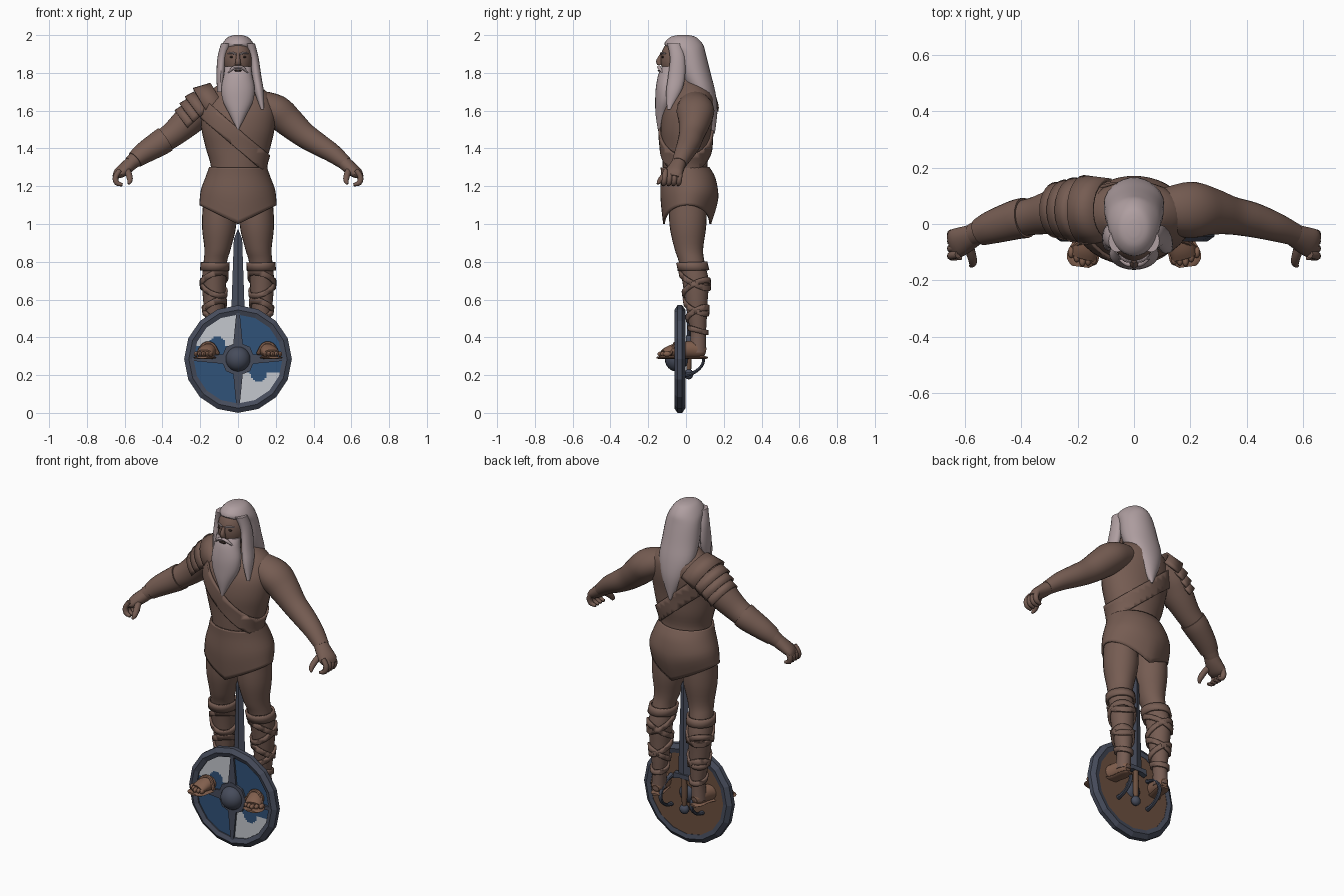
import bpy, bmesh, math
from mathutils import Vector

if "Cube" in bpy.data.objects:
    bpy.data.objects.remove(bpy.data.objects["Cube"])

X, Y, Z = Vector((1, 0, 0)), Vector((0, 1, 0)), Vector((0, 0, 1))
smooth = []


def material(name, r, g, b):
    m = bpy.data.materials.new(name)
    m.diffuse_color = (r, g, b, 1)
    m.use_nodes = True
    m.node_tree.nodes["Principled BSDF"].inputs["Base Color"].default_value = m.diffuse_color
    return m


BODY = material("body brown", 0.18, 0.108, 0.085)
BOOT = material("sandal brown", 0.22, 0.115, 0.075)
HAIR = material("pale hair", 0.43, 0.345, 0.355)
STEEL = material("dark steel", 0.062, 0.072, 0.105)
BLUE = material("shield blue", 0.03, 0.085, 0.19)
WHITE = material("shield white", 0.55, 0.57, 0.61)
WOOD = material("shield wood", 0.15, 0.08, 0.05)
DARK = material("face dark", 0.03, 0.018, 0.015)


def finish(name, bm, mats, soft=True, thick=0):
    bmesh.ops.recalc_face_normals(bm, faces=bm.faces)
    me = bpy.data.meshes.new(name)
    bm.to_mesh(me)
    bm.free()
    for m in mats if isinstance(mats, list) else [mats]:
        me.materials.append(m)
    ob = bpy.data.objects.new(name, me)
    bpy.context.collection.objects.link(ob)
    if thick:
        mod = ob.modifiers.new("thickness", 'SOLIDIFY')
        mod.thickness, mod.offset = thick, 0
    if soft:
        smooth.append(ob)
    return ob


def spline(secs, k):
    """Catmull-Rom interpolation of section tuples."""
    out = []
    for i in range(len(secs) - 1):
        p = [secs[max(i - 1, 0)], secs[i], secs[i + 1], secs[min(i + 2, len(secs) - 1)]]
        for j in range(k):
            t = j / k
            out.append([0.5 * (2 * b + (c - a) * t + (2 * a - 5 * b + 4 * c - d) * t * t
                               + (3 * b - a - 3 * c + d) * t ** 3) for a, b, c, d in zip(*p)])
    return out + [list(secs[-1])]


def loft(name, secs, mat, ref=Z, n=24, k=4, flat=False, s=1, caps=True, thick=0, warp=None):
    """Skin elliptical sections (x, y, z, ra, rb); flat keeps them horizontal, s mirrors x."""
    pts = spline(secs, k)
    bm, rings = bmesh.new(), []
    for i, p in enumerate(pts):
        u, v = X, Y
        if not flat:
            t = Vector(pts[min(i + 1, len(pts) - 1)][:3]) - Vector(pts[max(i - 1, 0)][:3])
            u = t.cross(ref).normalized()
            v = u.cross(t).normalized()
        ring = []
        for j in range(n):
            a = math.tau * j / n
            co = Vector(p[:3]) + u * max(p[3], .002) * math.cos(a) + v * max(p[4], .002) * math.sin(a)
            if warp:
                co = warp(co)
            ring.append(bm.verts.new((co.x * s, co.y, co.z)))
        rings.append(ring)
    for a, b in zip(rings, rings[1:]):
        for j in range(n):
            bm.faces.new((a[j], a[(j + 1) % n], b[(j + 1) % n], b[j]))
    if caps:
        bm.faces.new(rings[0])
        bm.faces.new(rings[-1])
    return finish(name, bm, mat, thick=thick)


def ball(name, c, r, mat, seg=16):
    bm = bmesh.new()
    bmesh.ops.create_uvsphere(bm, u_segments=seg, v_segments=seg // 2 + 2, radius=1)
    bmesh.ops.scale(bm, vec=r, verts=bm.verts)
    bmesh.ops.translate(bm, vec=c, verts=bm.verts)
    return finish(name, bm, mat)


def band(name, src, c, no, w, mat, push=.006):
    """Slice a strap out of a body part between two planes and lift it off the surface."""
    bm, no, c = bmesh.new(), Vector(no).normalized(), Vector(c)
    bm.from_mesh(src.data)
    for d in (no, -no):
        bmesh.ops.bisect_plane(bm, geom=bm.verts[:] + bm.edges[:] + bm.faces[:],
                               plane_co=c + d * w, plane_no=d, clear_outer=True)
    bm.normal_update()
    for v, q in [(v, v.normal.copy()) for v in bm.verts]:
        v.co += q * push
    return finish(name, bm, mat, thick=.012)


def prism(name, pts, y0, y1, mat):
    """Outline in x, z extruded along y."""
    bm = bmesh.new()
    f = bm.faces.new([bm.verts.new((x, y0, z)) for x, z in pts])
    r = bmesh.ops.extrude_face_region(bm, geom=[f])
    bmesh.ops.translate(bm, vec=(0, y1 - y0, 0), verts=[g for g in r['geom'] if isinstance(g, bmesh.types.BMVert)])
    return finish(name, bm, mat, soft=False)


# Torso, belt and diagonal strap
torso = loft("torso", [(0, .01, 1.2, .155, .125), (0, -.005, 1.3, .143, .118), (0, 0, 1.4, .17, .128),
                       (0, 0, 1.5, .193, .135), (0, .015, 1.6, .2, .135), (0, .035, 1.68, .17, .112),
                       (0, .03, 1.73, .115, .08), (0, .01, 1.765, .07, .06), (0, -.02, 1.85, .06, .06)],
             BODY, flat=True, n=32)
band("chest_strap", torso, (0, 0, 1.45), (.66, 0, .75), .042, BODY)


def hem(co):
    if co.z < 1.24:
        co.z -= .1 * (1 - min(abs(co.x) / .2, 1)) * (1.24 - co.z) / .14
    return co


loft("skirt", [(0, -.005, 1.3, .148, .124), (0, .01, 1.25, .166, .138), (0, .018, 1.18, .192, .148),
               (0, .006, 1.1, .2, .122)], BODY, flat=True, n=40, caps=False, thick=.01, warp=hem)

# Arms, hands, legs and sandals, left then right
for side, s in (("left", 1), ("right", -1)):
    loft(side + "_arm", [(.1, .045, 1.64, .08, .07), (.2, .05, 1.6, .1, .085), (.27, .045, 1.54, .085, .08),
                         (.345, .03, 1.475, .068, .068), (.42, .015, 1.425, .062, .06),
                         (.5, -.01, 1.375, .052, .05), (.57, -.037, 1.32, .04, .037)], BODY, s=s)
    loft(side + "_palm", [(.55, -.03, 1.335, .036, .036), (.59, -.05, 1.3, .045, .035),
                          (.63, -.068, 1.268, .052, .028), (.65, -.075, 1.25, .04, .012)], BODY, s=s, n=16)
    for i in range(4):
        y = -.03 - .026 * i
        loft(f"{side}_finger_{i + 1}", [(.625, y, 1.285, .013, .014), (.648, y - .004, 1.25, .015, .015),
                                        (.642, y - .008, 1.218, .014, .014), (.612, y - .012, 1.207, .008, .008)],
             BODY, ref=Y, s=s, n=10, k=3)
    loft(side + "_thumb", [(.59, -.07, 1.29, .018, .018), (.577, -.11, 1.26, .017, .017),
                           (.572, -.138, 1.23, .014, .014), (.58, -.15, 1.212, .006, .006)],
         BODY, ref=Y, s=s, n=10, k=3)
    leg = loft(side + "_leg", [(.1, .01, 1.17, .08, .1), (.1, .01, 1.0, .091, .098), (.108, .015, .87, .07, .076),
                               (.12, .03, .8, .062, .068), (.127, .05, .7, .064, .07), (.127, .055, .6, .058, .06),
                               (.125, .06, .5, .048, .05), (.125, .065, .42, .037, .041),
                               (.13, .062, .32, .04, .045)], BODY, flat=True, s=s)
    band(side + "_knee_cuff", leg, (0, .03, .775), (0, 0, 1), .022, BODY, .009)
    for i, (z, tx, ty) in enumerate([(.7, .35, .5), (.66, -.45, -.5), (.56, .4, .5), (.52, -.45, -.5), (.44, 0, .3)]):
        band(f"{side}_leg_wrap_{i + 1}", leg, (.125 * s, .055, z), (tx * s, ty, 1), .013, BODY)
    loft(side + "_foot", [(.125, .103, .325, .02, .02), (.128, .08, .33, .035, .036), (.135, .03, .335, .04, .045),
                          (.15, -.03, .332, .042, .042), (.168, -.085, .325, .046, .032),
                          (.178, -.12, .315, .044, .02)], BOOT, s=s, n=20)
    for i in range(5):
        a = i - 2
        ball(f"{side}_toe_{i + 1}", (s * (.183 + .02 * a), -.13 + .009 * abs(a) + .006 * a, .312),
             (.012, .022, .014), BOOT, 10)
    loft(side + "_sole", [(.122, .112, .293, .02, .006), (.128, .08, .293, .036, .008), (.14, .01, .293, .034, .008),
                          (.165, -.07, .293, .05, .008), (.185, -.125, .293, .056, .008),
                          (.19, -.152, .293, .03, .006)], BOOT, s=s, n=12)
    foot_strap = [(.105, -.075, .31, .01, .01), (.135, -.06, .362, .01, .01), (.18, -.06, .362, .01, .01),
                  (.215, -.085, .31, .01, .01)]
    loft(side + "_foot_strap", foot_strap, BOOT, ref=Y, s=s, n=8)

# Bracer and layered shoulder plates on the right arm
loft("right_bracer", [(.385, .022, 1.448, .072, .07), (.42, .015, 1.425, .07, .068), (.5, -.01, 1.375, .06, .057),
                      (.545, -.028, 1.34, .05, .046)], BODY, s=-1)
plate_stops = [(-.09, 1.65), (-.17, 1.617), (-.207, 1.587), (-.24, 1.557), (-.27, 1.527)]
for i in range(4):
    a, b = (Vector((x, .05, z)) for x, z in plate_stops[i:i + 2])
    d = (Vector((-.8, 0, -.6)) if i else Vector((-.85, 0, -.5))).normalized()
    up = Y.cross(d).normalized()
    up = up if up.z > 0 else -up
    bm, rows = bmesh.new(), []
    for c, r in ((a, .107 - .007 * i), (b + d * .008, .118 - .008 * i)):
        rows.append([bm.verts.new(c + r * (up * math.cos(t) + Y * math.sin(t)))
                     for t in (math.radians(-100 + 12.5 * j) for j in range(17))])
    for j in range(16):
        bm.faces.new((rows[0][j], rows[0][j + 1], rows[1][j + 1], rows[1][j]))
    finish(f"shoulder_plate_{i + 1}", bm, BODY, thick=.012)

# Head, hair and beard
ball("head", (0, -.045, 1.87), (.078, .09, .11), BODY, 24)
loft("hair", [(0, -.015, 2.0, .02, .03), (0, -.015, 1.988, .055, .07), (0, -.012, 1.95, .085, .102),
              (0, .02, 1.9, .098, .085), (0, .045, 1.8, .106, .085), (0, .085, 1.7, .103, .07),
              (0, .12, 1.6, .065, .046), (0, .145, 1.48, .006, .008)], HAIR, flat=True, n=28)
loft("left_lock", [(.06, -.06, 1.955, .03, .04), (.084, -.045, 1.88, .025, .04), (.098, -.05, 1.78, .026, .045),
                   (.112, -.065, 1.7, .025, .04), (.13, -.09, 1.605, .008, .01)], HAIR, flat=True, n=16)
loft("right_lock", [(-.06, -.06, 1.955, .03, .04), (-.084, -.045, 1.88, .025, .04), (-.092, -.05, 1.78, .022, .045),
                    (-.09, -.06, 1.7, .02, .03)], HAIR, flat=True, n=16)
loft("beard", [(0, -.085, 1.835, .07, .04), (0, -.095, 1.79, .075, .052), (0, -.105, 1.72, .088, .055),
               (0, -.113, 1.65, .08, .05), (0, -.128, 1.58, .045, .033), (0, -.143, 1.5, .004, .006)],
     HAIR, flat=True, n=24)
loft("nose", [(0, -.13, 1.9, .008, .008), (0, -.142, 1.865, .013, .016), (0, -.138, 1.842, .016, .014)],
     BODY, flat=True, n=12)
ball("mouth", (0, -.142, 1.812), (.022, .008, .006), DARK, 10)
for side, s in (("left", 1), ("right", -1)):
    ball(side + "_eye", (.03 * s, -.121, 1.884), (.015, .008, .006), DARK, 10)
    loft(side + "_brow", [(.01, -.133, 1.899, .005, .005), (.032, -.128, 1.906, .006, .006),
                          (.054, -.109, 1.902, .003, .003)], HAIR, s=s, n=8)
    loft(side + "_moustache", [(0, -.143, 1.832, .01, .008), (.025, -.14, 1.826, .01, .009),
                               (.052, -.124, 1.8, .005, .004)], HAIR, s=s, n=10)

# Shield: rim, painted front, wooden back, spokes and boss
CZ = .285
N = 16
rim = [(.235, -.052), (.26, -.062), (.285, -.045), (.285, -.02), (.26, -.003), (.235, -.008)]
bm = bmesh.new()
rings = [[bm.verts.new((r * math.sin(math.tau * j / N), y, CZ + r * math.cos(math.tau * j / N))) for r, y in rim]
         for j in range(N)]
for j in range(N):
    for i in range(6):
        bm.faces.new((rings[j][i], rings[j][(i + 1) % 6], rings[(j + 1) % N][(i + 1) % 6], rings[(j + 1) % N][i]))
finish("shield_rim", bm, STEEL, soft=False)

bm = bmesh.new()
bmesh.ops.create_grid(bm, x_segments=48, y_segments=48, size=.24)
bmesh.ops.delete(bm, geom=[v for v in bm.verts if v.co.length > .25], context='VERTS')
for f in bm.faces:
    x, z = f.calc_center_median()[:2]
    m = -1 if x > 0 else 1
    blob = math.hypot(x * m + .11, z * m - .075) < .045
    f.material_index = 1 if x * z < 0 and abs(z) > .07 and not blob else 0
for v in bm.verts:
    v.co = (v.co.x, -.045, CZ + v.co.y)
finish("shield_face", bm, [BLUE, WHITE], soft=False)


def disc(r, n=N):
    return [(r * math.sin(math.tau * j / n), CZ + r * math.cos(math.tau * j / n)) for j in range(n)]


prism("shield_back", disc(.25), -.042, -.01, WOOD)
prism("boss_plate", disc(.09, 8), -.044, -.058, STEEL)
for i in range(4):
    c, sn = round(math.cos(i * math.pi / 2)), round(math.sin(i * math.pi / 2))
    prism(f"spoke_{i + 1}", [(u * c + w * sn, CZ - u * sn + w * c) for u, w in
                             ((-.026, .07), (.026, .07), (.009, .245), (-.009, .245))], -.044, -.056, STEEL)
ball("boss", (0, -.05, CZ), (.066, .062, .066), STEEL, 20)
for side, s in (("left", 1), ("right", -1)):
    loft(side + "_shield_handle", [(.1, -.012, .2, .012, .014), (.1, .035, .21, .009, .012),
                                   (.1, .08, .245, .008, .012), (.1, .092, .29, .008, .012),
                                   (.1, .06, .345, .008, .012), (.1, -.012, .37, .012, .014)],
         STEEL, ref=X, s=s, n=8)

# Sword standing point up behind the shield
bm = bmesh.new()
lo, hi = ([bm.verts.new(p) for p in ((-w, .015, z), (0, .005, z), (w, .015, z), (0, .025, z))]
          for w, z in ((.04, .4), (.022, .92)))
tip = bm.verts.new((0, .015, .975))
for j in range(4):
    bm.faces.new((lo[j], lo[(j + 1) % 4], hi[(j + 1) % 4], hi[j]))
    bm.faces.new((hi[j], hi[(j + 1) % 4], tip))
bm.faces.new(lo)
finish("sword_blade", bm, STEEL, soft=False)
prism("sword_guard", [(-.065, .375), (-.06, .41), (.06, .41), (.065, .375), (.03, .385), (-.03, .385)],
      0, .03, STEEL)
loft("sword_grip", [(0, .015, .39, .014, .013), (0, .015, .3, .017, .015), (0, .015, .215, .012, .012)],
     WOOD, flat=True, n=12)
ball("sword_pommel", (0, .015, .205), (.028, .024, .028), STEEL, 12)

# Smooth shading for the rounded parts
for ob in smooth:
    ob.select_set(True)
bpy.context.view_layer.objects.active = smooth[0]
bpy.ops.object.shade_smooth_by_angle(angle=math.radians(40))
